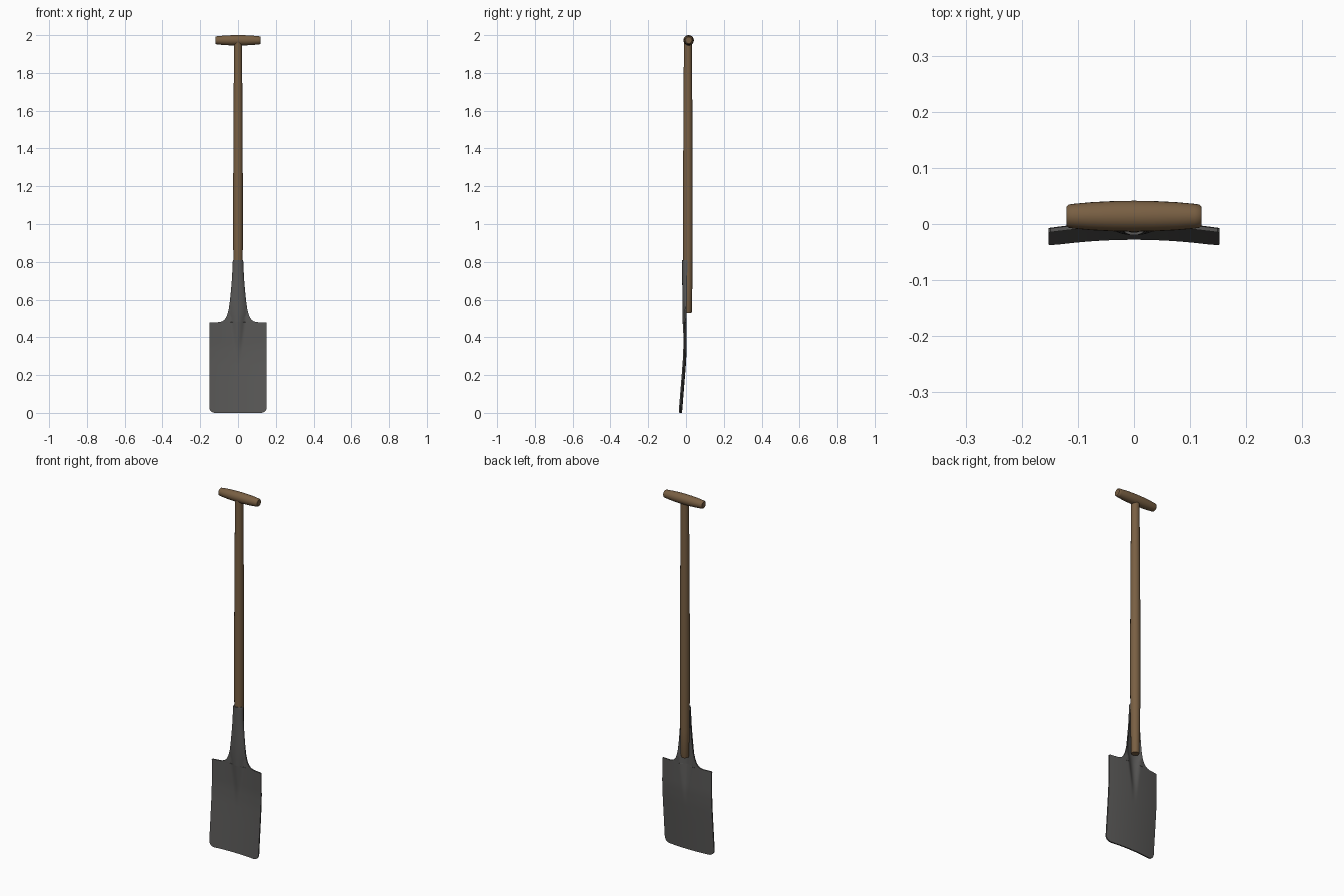
import bpy, bmesh, math
from mathutils import Matrix

if "Cube" in bpy.data.objects:
    bpy.data.objects.remove(bpy.data.objects["Cube"])


def material(name, rgb):
    m = bpy.data.materials.new(name)
    m.use_nodes = True
    m.diffuse_color = (*rgb, 1)
    m.node_tree.nodes["Principled BSDF"].inputs["Base Color"].default_value = (*rgb, 1)
    return m


wood = material("brown wood", (0.19, 0.115, 0.056))
steel = material("dark steel", (0.1, 0.098, 0.095))


def add_object(name, bm, mat):
    mesh = bpy.data.meshes.new(name)
    bmesh.ops.recalc_face_normals(bm, faces=bm.faces)
    bm.to_mesh(mesh)
    bm.free()
    mesh.materials.append(mat)
    ob = bpy.data.objects.new(name, mesh)
    bpy.context.collection.objects.link(ob)
    bpy.ops.object.select_all(action="DESELECT")
    ob.select_set(True)
    bpy.context.view_layer.objects.active = ob
    bpy.ops.object.shade_smooth_by_angle(angle=math.radians(40))
    return ob


def lathe(name, profile, matrix, mat, sides=24):
    """Turned part: profile holds (radius, height) along local z."""
    bm = bmesh.new()
    rings = []
    for r, h in profile:
        rings.append([bm.verts.new((r * math.cos(a), r * math.sin(a), h))
                      for a in (2 * math.pi * i / sides for i in range(sides))])
    for lo, hi in zip(rings, rings[1:]):
        for i in range(sides):
            j = (i + 1) % sides
            bm.faces.new((lo[i], lo[j], hi[j], hi[i]))
    bm.faces.new(rings[0])
    bm.faces.new(rings[-1])
    bm.transform(matrix)
    return add_object(name, bm, mat)


def smooth_lookup(table, z):
    """Eased interpolation through (z, value) pairs."""
    if z <= table[0][0]:
        return table[0][1]
    for (z0, a), (z1, b) in zip(table, table[1:]):
        if z <= z1:
            return a + (b - a) * (z - z0) / (z1 - z0)
    return table[-1][1]


# Wooden shaft, slimmer at both ends
lathe("shaft", [(0.019, 0.53), (0.021, 0.536), (0.0235, 0.68), (0.0255, 0.9),
                (0.0255, 1.2), (0.0235, 1.6), (0.021, 1.965)],
      Matrix.Translation((0, 0.01, 0)), wood)

# Barrel-shaped cross handle
half = [(0.0275, 0), (0.027, 0.035), (0.025, 0.075), (0.022, 0.108), (0.0205, 0.117), (0.017, 0.12)]
barrel = [(r, -h) for r, h in reversed(half[1:])] + half
lathe("cross_handle", barrel,
      Matrix.Translation((0, 0.014, 1.9725)) @ Matrix.Rotation(math.pi / 2, 4, "Y"), wood)

# Blade and socket: one pressed sheet, wide below and wrapped round the shaft above
WIDTH, CORNER, COLS = 0.152, 0.03, 48
outline = []
for i in range(7):                                   # rounded bottom corners
    a = math.pi / 2 * i / 6
    outline.append((CORNER * (1 - math.cos(a)), WIDTH - CORNER * (1 - math.sin(a))))
outline += [(0.03 + 0.0245 * i, WIDTH) for i in range(1, 18)]
outline += [(0.476, WIDTH), (0.479, 0.149), (0.48, 0.1), (0.484, 0.085), (0.492, 0.073),
            (0.505, 0.063), (0.525, 0.055), (0.555, 0.048), (0.6, 0.042), (0.65, 0.037),
            (0.7, 0.033), (0.75, 0.030), (0.795, 0.0285), (0.806, 0.027), (0.81, 0.025)]

sheet = [(0, -0.028), (0.1, -0.020), (0.2, -0.012), (0.28, -0.006), (0.35, -0.003),
         (0.48, -0.004), (0.6, -0.002), (0.81, 0.001)]
ridge = [(0.27, 0), (0.33, 0.002), (0.4, 0.008), (0.48, 0.014), (0.55, 0.017), (0.81, 0.021)]
ridge_width = [(0.27, 0.012), (0.4, 0.025), (0.5, 0.04), (0.55, 0.045)]


def sheet_y(x, z, w):
    r = min(smooth_lookup(ridge_width, z), max(w, 0.025))
    power = 0.55 + max(0, min(1, (0.58 - z) / 0.1)) * 0.9
    bump = max(0, 1 - (x / r) ** 2) ** power
    return smooth_lookup(sheet, z) - 0.011 * (x / WIDTH) ** 2 - smooth_lookup(ridge, z) * bump


bm = bmesh.new()
rows = []
for z, w in outline:
    row = []
    for c in range(COLS + 1):
        s = 2 * c / COLS - 1
        x = w * (math.sin(s * math.pi / 2) if z > 0.52 else s)
        row.append(bm.verts.new((x, sheet_y(x, z, w), z)))
    rows.append(row)
for lo, hi in zip(rows, rows[1:]):
    for c in range(COLS):
        bm.faces.new((lo[c], lo[c + 1], hi[c + 1], hi[c]))

# Thicken the sheet straight backwards so its outline stays clean
front = list(bm.faces)
back = bmesh.ops.extrude_face_region(bm, geom=front)
bmesh.ops.translate(bm, vec=(0, 0.007, 0),
                    verts=[v for v in back["geom"] if isinstance(v, bmesh.types.BMVert)])
add_object("blade_and_socket", bm, steel)
